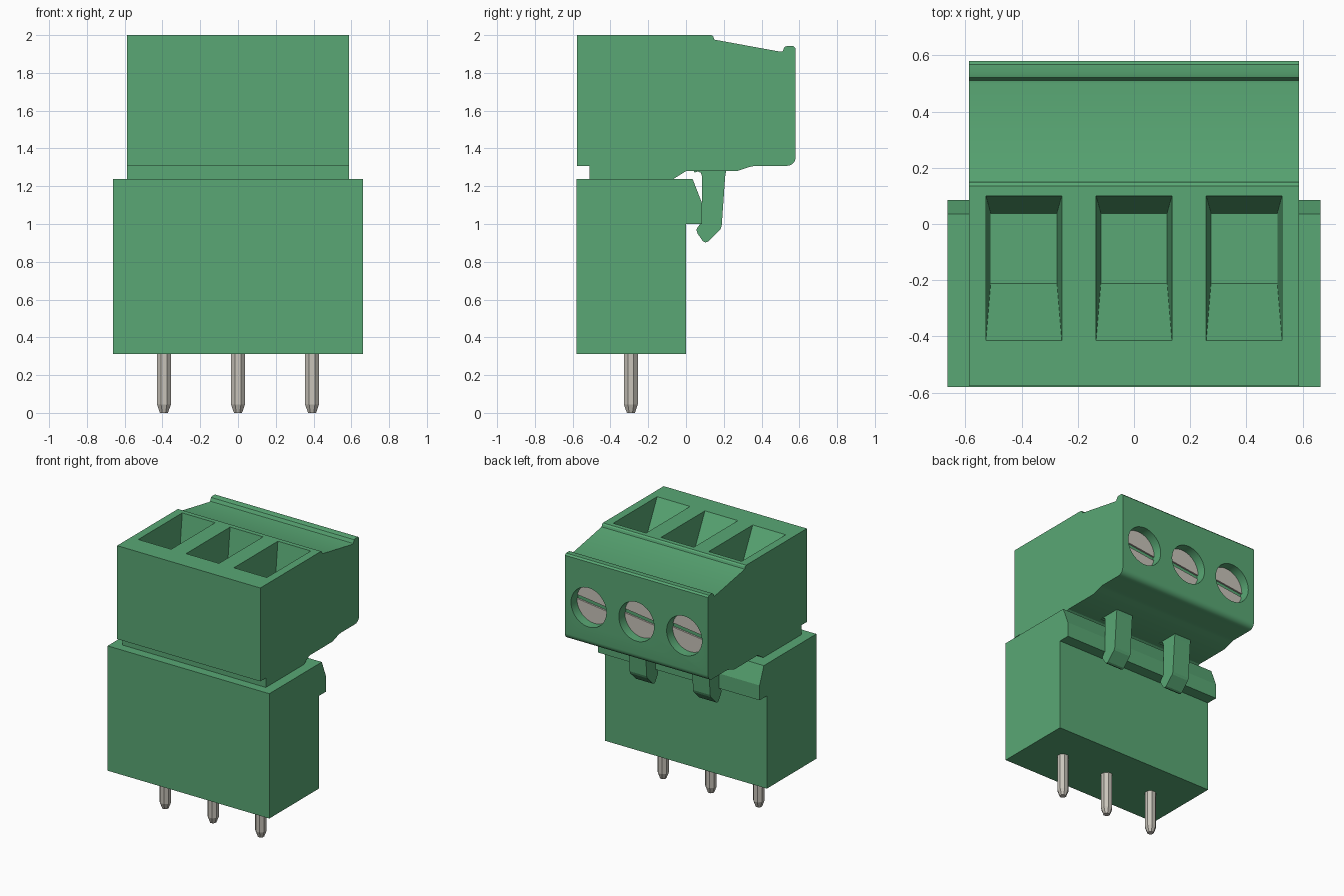
import bpy, bmesh, math
from mathutils import Matrix

cube = bpy.data.objects.get("Cube")
if cube:
    bpy.data.objects.remove(cube, do_unlink=True)

PITCH = 0.392
POSITIONS = [("left", PITCH), ("middle", 0.0), ("right", -PITCH)]


def material(name, rgb):
    m = bpy.data.materials.new(name)
    m.use_nodes = True
    m.diffuse_color = (*rgb, 1)
    bsdf = next(n for n in m.node_tree.nodes if n.type == 'BSDF_PRINCIPLED')
    bsdf.inputs["Base Color"].default_value = (*rgb, 1)
    return m


GREEN = material("green plastic", (0.10, 0.39, 0.176))
METAL = material("grey metal", (0.58, 0.55, 0.49))


def finish(bm, name, mat):
    bmesh.ops.recalc_face_normals(bm, faces=bm.faces)
    me = bpy.data.meshes.new(name)
    bm.to_mesh(me)
    bm.free()
    me.materials.append(mat)
    ob = bpy.data.objects.new(name, me)
    bpy.context.collection.objects.link(ob)
    return ob


def loft(name, rings, mat):
    """Solid through closed rings with equal point counts."""
    bm = bmesh.new()
    vs = [[bm.verts.new(p) for p in ring] for ring in rings]
    n = len(vs[0])
    for a, b in zip(vs, vs[1:]):
        for i in range(n):
            j = (i + 1) % n
            bm.faces.new((a[i], a[j], b[j], b[i]))
    bm.faces.new(vs[0])
    bm.faces.new(vs[-1])
    return finish(bm, name, mat)


def extrude_x(name, profile, half, mat, x=0.0):
    """Side profile of (y, z) points stretched along x."""
    return loft(name, [[(x + s * half, y, z) for y, z in profile] for s in (-1, 1)], mat)


def cylinder_y(name, x, z, r, y0, y1, mat, n=40):
    angles = [2 * math.pi * i / n for i in range(n)]
    return loft(name, [[(x + r * math.cos(a), y, z + r * math.sin(a)) for a in angles]
                       for y in (y0, y1)], mat)


def select_only(ob):
    bpy.ops.object.select_all(action='DESELECT')
    ob.select_set(True)
    bpy.context.view_layer.objects.active = ob


def cut(ob, cutter):
    mod = ob.modifiers.new("cut", 'BOOLEAN')
    mod.operation = 'DIFFERENCE'
    mod.solver = 'EXACT'
    mod.object = cutter
    select_only(ob)
    bpy.ops.object.modifier_apply(modifier=mod.name)
    bpy.data.objects.remove(cutter, do_unlink=True)


def smooth(ob):
    select_only(ob)
    bpy.ops.object.shade_smooth_by_angle(angle=math.radians(28))


# Lower socket with the latch ledge along its back
extrude_x("socket_housing", [
    (-0.58, 0.313), (0.0, 0.313), (0.0, 1.0), (0.085, 1.0),
    (0.085, 1.11), (0.035, 1.238), (-0.58, 1.238)], 0.663, GREEN)

# Upper plug body, with a rounded lower back corner
corner = [(0.535 + 0.045 * math.cos(a), 1.353 - 0.045 * math.sin(a))
          for a in (math.radians(d) for d in range(0, 91, 15))]
plug = extrude_x("plug_housing", [
    (-0.577, 2.0), (0.135, 2.0), (0.145, 1.992), (0.15, 1.976),
    (0.50, 1.912), (0.511, 1.914), (0.522, 1.938), (0.535, 1.942),
    (0.568, 1.942), (0.58, 1.93), *corner,
    (0.365, 1.308), (0.335, 1.302), (0.27, 1.28), (0.0, 1.28),
    (-0.07, 1.236), (-0.512, 1.236), (-0.512, 1.308), (-0.577, 1.308)], 0.587, GREEN)

# Tapered wire openings in the top
DEPTH = 0.34


def funnel_ring(x, t):
    half = 0.135 - 0.017 * t
    front, back = -0.415 + 0.203 * t, 0.10 - 0.062 * t
    z = 2.0 - DEPTH * t
    return [(x - half, front, z), (x + half, front, z), (x + half, back, z), (x - half, back, z)]


SCREW_Z, SCREW_R, SCREW_Y = 1.595, 0.145, 0.50
for side, x in POSITIONS:
    cut(plug, loft("wire_cutter", [funnel_ring(x, -0.1), funnel_ring(x, 1)], GREEN))
    # Round screw recess in the back
    cut(plug, cylinder_y("screw_cutter", x, SCREW_Z, SCREW_R, SCREW_Y, 0.7, GREEN))
smooth(plug)

# Clamp screws with a slightly tilted slot
for side, x in POSITIONS:
    screw = cylinder_y(side + "_screw", x, SCREW_Z, SCREW_R - 0.001, SCREW_Y - 0.03,
                       SCREW_Y + 0.012, METAL)
    bm = bmesh.new()
    bmesh.ops.create_cube(bm, size=1, matrix=Matrix.Translation((x, SCREW_Y + 0.012, SCREW_Z))
                          @ Matrix.Rotation(math.radians(-7), 4, 'Y')
                          @ Matrix.Diagonal((0.4, 0.04, 0.03, 1)))
    # Positive x end sits higher
    cut(screw, finish(bm, "slot_cutter", METAL))
    smooth(screw)

# Two latch hooks hanging behind the ledge
hook = [(0.04, 1.285), (0.045, 1.272), (0.062, 1.278), (0.078, 1.272), (0.086, 1.25),
        (0.086, 1.01), (0.062, 0.985), (0.055, 0.968), (0.062, 0.948), (0.09, 0.908),
        (0.103, 0.902), (0.118, 0.908), (0.182, 0.972), (0.189, 0.99),
        (0.207, 1.25), (0.213, 1.285)]
for side, x in (("left", 0.26), ("right", -0.26)):
    extrude_x(side + "_latch_hook", hook, 0.07, GREEN, x)

# Solder pins with tapered tips
for side, x in POSITIONS:
    angles = [math.radians(22.5 + 45 * i) for i in range(8)]
    loft(side + "_pin", [[(x + r * math.cos(a), -0.292 + r * math.sin(a), z) for a in angles]
                         for r, z in ((0.023, 0.0), (0.04, 0.045), (0.04, 0.33))], METAL)

bpy.ops.object.select_all(action='DESELECT')
